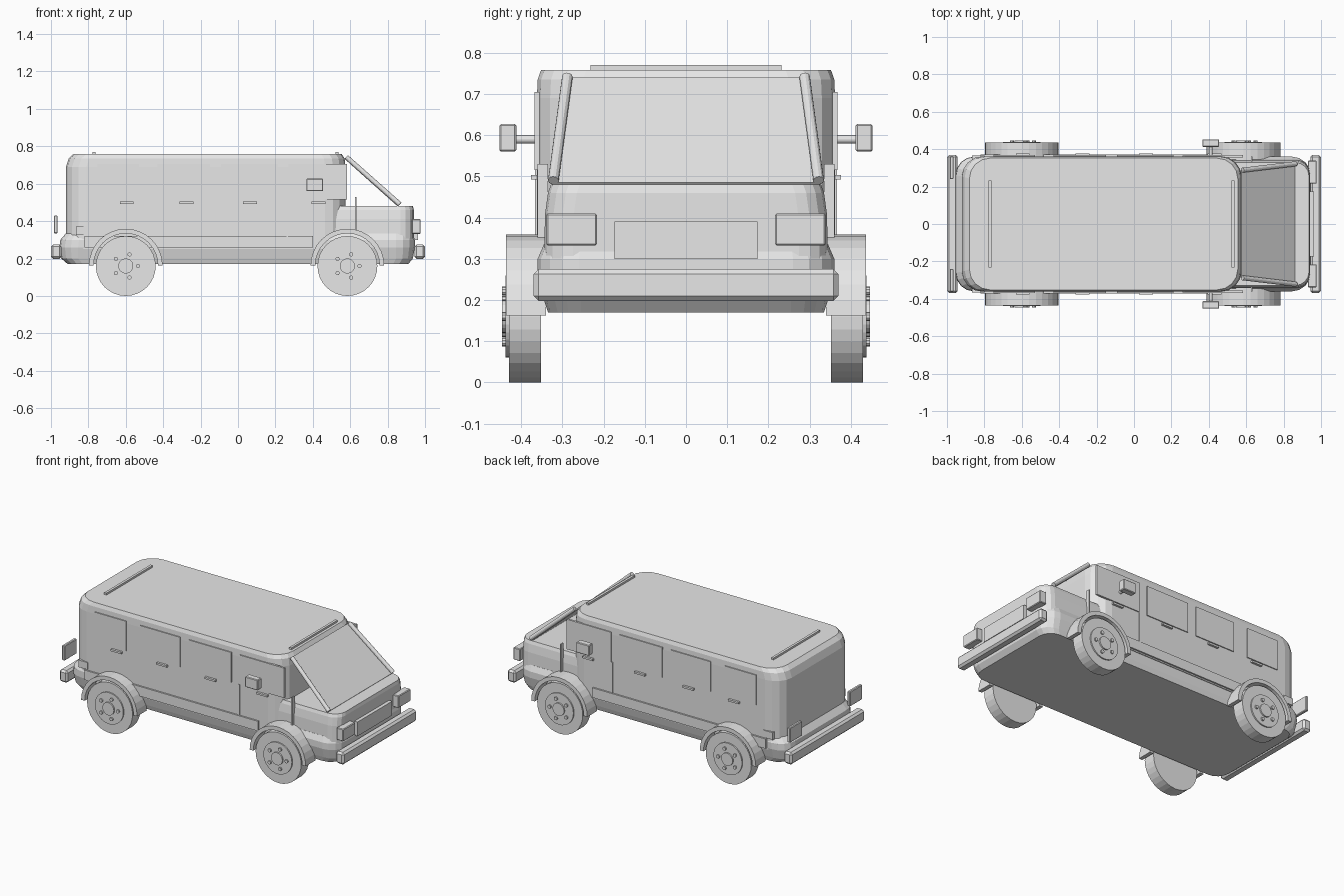
import bpy, bmesh, math
from mathutils import Vector

cube = bpy.data.objects.get("Cube")
if cube:
    bpy.data.objects.remove(cube, do_unlink=True)

grey = bpy.data.materials.new("plain grey")
grey.use_nodes = True
grey.diffuse_color = (0.8, 0.8, 0.8, 1)
grey.node_tree.nodes["Principled BSDF"].inputs["Base Color"].default_value = (0.8, 0.8, 0.8, 1)


def finish(name, bm):
    bmesh.ops.recalc_face_normals(bm, faces=bm.faces)
    mesh = bpy.data.meshes.new(name)
    bm.to_mesh(mesh)
    bm.free()
    mesh.materials.append(grey)
    ob = bpy.data.objects.new(name, mesh)
    bpy.context.collection.objects.link(ob)
    return ob


def box(name, xs, ys, zs, bevel=0):
    bm = bmesh.new()
    bmesh.ops.create_cube(bm, size=1)
    for v in bm.verts:
        for i, (lo, hi) in enumerate((xs, ys, zs)):
            v.co[i] = (lo + hi) / 2 + v.co[i] * (hi - lo)
    ob = finish(name, bm)
    if bevel:
        mod = ob.modifiers.new("Bevel", 'BEVEL')
        mod.width, mod.segments = bevel, 1
    return ob


def side_box(name, side, xs, ys, zs, bevel=0):
    return box(name, xs, sorted(side * y for y in ys), zs, bevel)


def rod(name, a, b, radius, sides=32):
    a, b = Vector(a), Vector(b)
    bm = bmesh.new()
    bmesh.ops.create_cone(bm, cap_ends=True, segments=sides, radius1=radius,
                          radius2=radius, depth=(b - a).length)
    bmesh.ops.rotate(bm, verts=bm.verts, matrix=(b - a).to_track_quat('Z', 'Y').to_matrix())
    bmesh.ops.translate(bm, verts=bm.verts, vec=(a + b) / 2)
    return finish(name, bm)


def shell(name, rings, steps=4):
    """Loft rounded rectangles given as (z, back, front, half width, radius)."""
    bm = bmesh.new()
    loops = []
    for z, x0, x1, w, r in rings:
        corners = ((x1 - r, w - r), (x0 + r, w - r), (x0 + r, r - w), (x1 - r, r - w))
        loop = []
        for k, (cx, cy) in enumerate(corners):
            for s in range(steps + 1):
                t = math.pi / 2 * (k + s / steps)
                loop.append(bm.verts.new((cx + r * math.cos(t), cy + r * math.sin(t), z)))
        loops.append(loop)
    for low, high in zip(loops, loops[1:]):
        for i in range(len(low)):
            j = (i + 1) % len(low)
            bm.faces.new((low[i], low[j], high[j], high[i]))
    bm.faces.new(loops[0])
    bm.faces.new(loops[-1])
    return finish(name, bm)


def arch(name, cx, cz, inner, outer, y0, y1, steps=16):
    bm = bmesh.new()
    rows = []
    for i in range(steps + 1):
        c, s = math.cos(math.pi * i / steps), math.sin(math.pi * i / steps)
        rows.append([bm.verts.new((cx + r * c, y, cz + r * s))
                     for r, y in ((inner, y0), (outer, y0), (outer, y1), (inner, y1))])
    for a, b in zip(rows, rows[1:]):
        for k in range(4):
            n = (k + 1) % 4
            bm.faces.new((a[k], a[n], b[n], b[k]))
    bm.faces.new(rows[0])
    bm.faces.new(rows[-1])
    return finish(name, bm)


# Body shells
shell("lower_body", [(0.17, -0.91, 0.91, 0.335, 0.08), (0.20, -0.945, 0.935, 0.345, 0.09),
                     (0.26, -0.955, 0.945, 0.36, 0.1), (0.30, -0.95, 0.945, 0.36, 0.1),
                     (0.335, -0.92, 0.935, 0.345, 0.09)])
shell("passenger_body", [(0.25, -0.92, 0.575, 0.362, 0.11), (0.69, -0.92, 0.575, 0.362, 0.11),
                         (0.735, -0.905, 0.57, 0.36, 0.11), (0.758, -0.88, 0.555, 0.352, 0.11)])
shell("bonnet", [(0.30, 0.40, 0.94, 0.345, 0.07), (0.41, 0.40, 0.94, 0.342, 0.07),
                 (0.46, 0.40, 0.94, 0.335, 0.07), (0.48, 0.40, 0.935, 0.328, 0.07)])

# Sloping windscreen plate
bm = bmesh.new()
screen = [(0.575, 0.285, 0.74), (0.575, -0.285, 0.74), (0.86, -0.32, 0.485), (0.86, 0.32, 0.485)]
face = bm.faces.new([bm.verts.new(p) for p in screen])
extra = bmesh.ops.extrude_face_region(bm, geom=[face])["geom"]
bmesh.ops.translate(bm, vec=(-0.006, 0, -0.007),
                    verts=[g for g in extra if isinstance(g, bmesh.types.BMVert)])
finish("windscreen", bm)

# Roof bars, bumpers and number panel
for n, x in (("rear", -0.77), ("front", 0.53)):
    box(n + "_roof_bar", (x - 0.008, x + 0.008), (-0.232, 0.232), (0.75, 0.77))
box("front_bumper", (0.943, 1.0), (-0.37, 0.37), (0.198, 0.275), 0.012)
box("rear_bumper", (-1.0, -0.943), (-0.37, 0.37), (0.198, 0.275), 0.012)
box("front_panel", (0.935, 0.962), (-0.174, 0.174), (0.30, 0.39))

windows = ((-0.75, -0.53), (-0.43, -0.15), (-0.09, 0.21), (0.27, 0.582))
handles = (-0.595, -0.275, 0.065, 0.43)

for side, label in ((1, "left"), (-1, "right")):
    # Windows with a handle under each
    for i, (span, hx) in enumerate(zip(windows, handles)):
        side_box(f"{label}_window_{i + 1}", side, span, (0.355, 0.368), (0.515, 0.705))
        side_box(f"{label}_handle_{i + 1}", side, (hx - 0.037, hx + 0.037),
                 (0.355, 0.376), (0.492, 0.504))

    # Side trim, door edges and side lamp
    side_box(label + "_trim", side, (-0.82, 0.40), (0.35, 0.372), (0.258, 0.32))
    side_box(label + "_door_edge", side, (0.258, 0.266), (0.355, 0.367), (0.31, 0.515))
    side_box(label + "_cab_edge", side, (0.626, 0.634), (0.335, 0.36), (0.34, 0.53))
    side_box(label + "_side_lamp", side, (-0.865, -0.80), (0.33, 0.367), (0.325, 0.37))

    # Windscreen pillar
    rod(label + "_pillar", (0.58, side * 0.288, 0.742), (0.865, side * 0.322, 0.49), 0.013, 12)

    # Mirror and its arm
    side_box(label + "_mirror", side, (0.365, 0.455), (0.412, 0.453), (0.56, 0.627), 0.004)
    rod(label + "_mirror_arm", (0.41, side * 0.355, 0.59), (0.41, side * 0.415, 0.59), 0.01, 12)

    # Lamps front and back
    side_box(label + "_headlamp", side, (0.93, 0.977), (0.216, 0.339), (0.332, 0.41), 0.004)
    side_box(label + "_tail_lamp", side, (-0.985, -0.965), (0.24, 0.363), (0.335, 0.43), 0.004)

    # Wheels, hubs, bolts and arches
    for end, cx in (("rear", -0.6), ("front", 0.585)):
        name = f"{label}_{end}"

        def disc(part, x, z, r, y0, y1, sides=32):
            rod(f"{name}_{part}", (x, side * y0, z), (x, side * y1, z), r, sides)

        disc("wheel", cx, 0.16, 0.16, 0.352, 0.43)
        disc("hub", cx, 0.16, 0.1, 0.42, 0.438)
        disc("hub_cap", cx, 0.16, 0.04, 0.43, 0.447, 24)
        for k in range(5):
            t = math.radians(72 * k + 72)
            disc(f"bolt_{k + 1}", cx + 0.065 * math.cos(t), 0.16 + 0.065 * math.sin(t),
                 0.011, 0.43, 0.447, 10)
        arch(name + "_arch", cx, 0.162, 0.172, 0.197, side * 0.34, side * 0.437)
